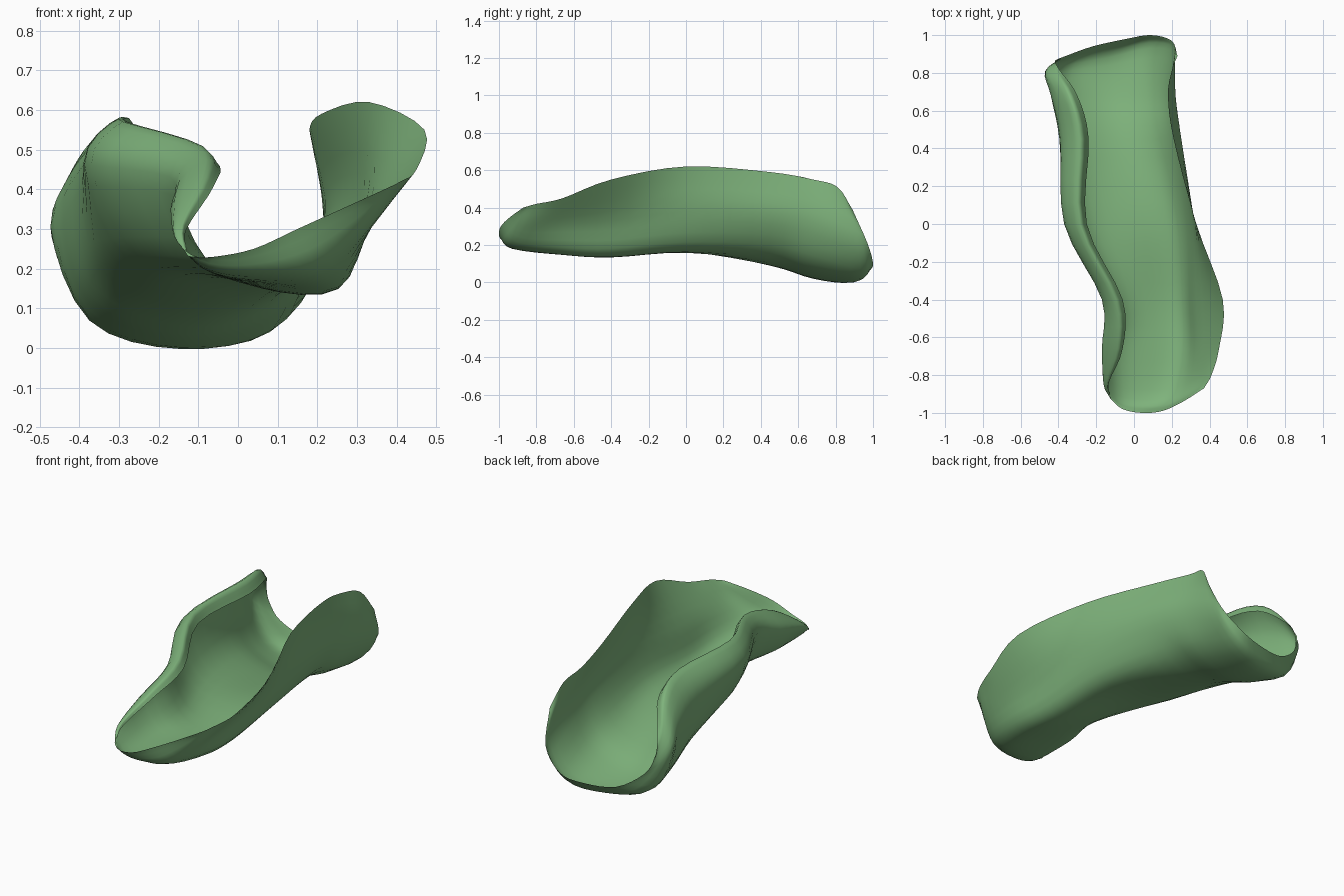
import bpy
import bmesh
from mathutils import Vector

old = bpy.data.objects.get("Cube")
if old:
    bpy.data.objects.remove(old, do_unlink=True)

ROWS_PER_SPAN = 4
COLS_PER_SPAN = 4

# Cross-sections in hundredths, from the rolled left rim over the floor to the right rim.
# Each station: y, then x, z pairs.
stations = [
    (-66, [(-6, 41), (-9, 43), (-17, 35), (-10, 21), (6, 16), (25, 16), (34, 31), (45, 45)]),
    (-40, [(-6, 47), (-10, 51), (-17, 43), (-9, 23), (6, 15), (25, 15), (33, 33), (47, 55)]),
    (0, [(-25, 52), (-29, 57), (-37, 46), (-25, 23), (-1, 17), (22, 18), (31, 38), (33, 62)]),
    (45, [(-24, 52), (-29, 58), (-39, 46), (-35, 20), (-9, 9), (14, 16), (25, 37), (21, 59)]),
    (68, [(-30, 50), (-35, 54), (-44, 38), (-38, 12), (-13, 2), (12, 10), (22, 32), (18, 55)]),
]
# Rounded lips and shoulders that finish the two ends of the trough
front_lip = [(-13, -90, 25), (-13, -91, 24), (-12, -93, 23), (-6, -98, 23),
             (4, -100, 25), (15, -99, 30), (26, -94, 35), (37, -87, 40)]
front_shoulder = [(-13, -83, 30), (-14, -84, 31), (-16, -85, 28), (-8, -91, 20),
                  (5, -93, 18), (20, -92, 20), (32, -86, 30), (41, -80, 42)]
back_shoulder = [(-39, 81, 40), (-42, 81, 39), (-47, 81, 28), (-36, 84, 6),
                 (-14, 88, 0), (8, 93, 4), (21, 91, 22), (20, 81, 51)]
back_lip = [(-42, 86, 31), (-41, 87, 26), (-36, 89, 17), (-22, 94, 8),
            (-4, 98, 7), (9, 100, 10), (20, 97, 21), (23, 89, 39)]


def smooth_path(points, steps):
    """Pass a smooth curve through the points and sample it evenly."""
    ends = [2 * points[0] - points[1]] + points + [2 * points[-1] - points[-2]]
    result = []
    for i in range(1, len(ends) - 2):
        a, b, c, d = ends[i - 1:i + 3]
        for step in range(steps):
            t = step / steps
            result.append(b + (c - a) * (t / 2)
                          + (2 * a - 5 * b + 4 * c - d) * (t * t / 2)
                          + (3 * b - a - 3 * c + d) * (t ** 3 / 2))
    result.append(points[-1].copy())
    return result


def make_material(name, color):
    material = bpy.data.materials.new(name)
    material.use_nodes = True
    material.diffuse_color = color
    shader = next(n for n in material.node_tree.nodes if n.type == "BSDF_PRINCIPLED")
    shader.inputs["Base Color"].default_value = color
    shader.inputs["Roughness"].default_value = 0.7
    return material


def make_sheet(name, sections, material):
    """Skin a smooth open sheet over a row of cross-sections."""
    lines = [smooth_path(list(line), ROWS_PER_SPAN) for line in zip(*sections)]
    rows = [smooth_path(list(row), COLS_PER_SPAN) for row in zip(*lines)]
    bm = bmesh.new()
    grid = [[bm.verts.new(point) for point in row] for row in rows]
    for near, far in zip(grid, grid[1:]):
        for i in range(len(near) - 1):
            bm.faces.new((near[i], near[i + 1], far[i + 1], far[i]))
    for face in bm.faces:
        face.smooth = True
    mesh = bpy.data.meshes.new(name)
    bm.to_mesh(mesh)
    bm.free()
    mesh.materials.append(material)
    sheet = bpy.data.objects.new(name, mesh)
    bpy.context.collection.objects.link(sheet)
    return sheet


def lip_points(lip):
    return [Vector(point) / 100 for point in lip]


# Curled leaf
sections = [lip_points(front_lip), lip_points(front_shoulder)]
for y, profile in stations:
    sections.append([Vector((x, y, z)) / 100 for x, z in profile])
sections += [lip_points(back_shoulder), lip_points(back_lip)]
leaf_green = make_material("leaf green", (0.21, 0.45, 0.2, 1.0))
make_sheet("curled_leaf", sections, leaf_green)
